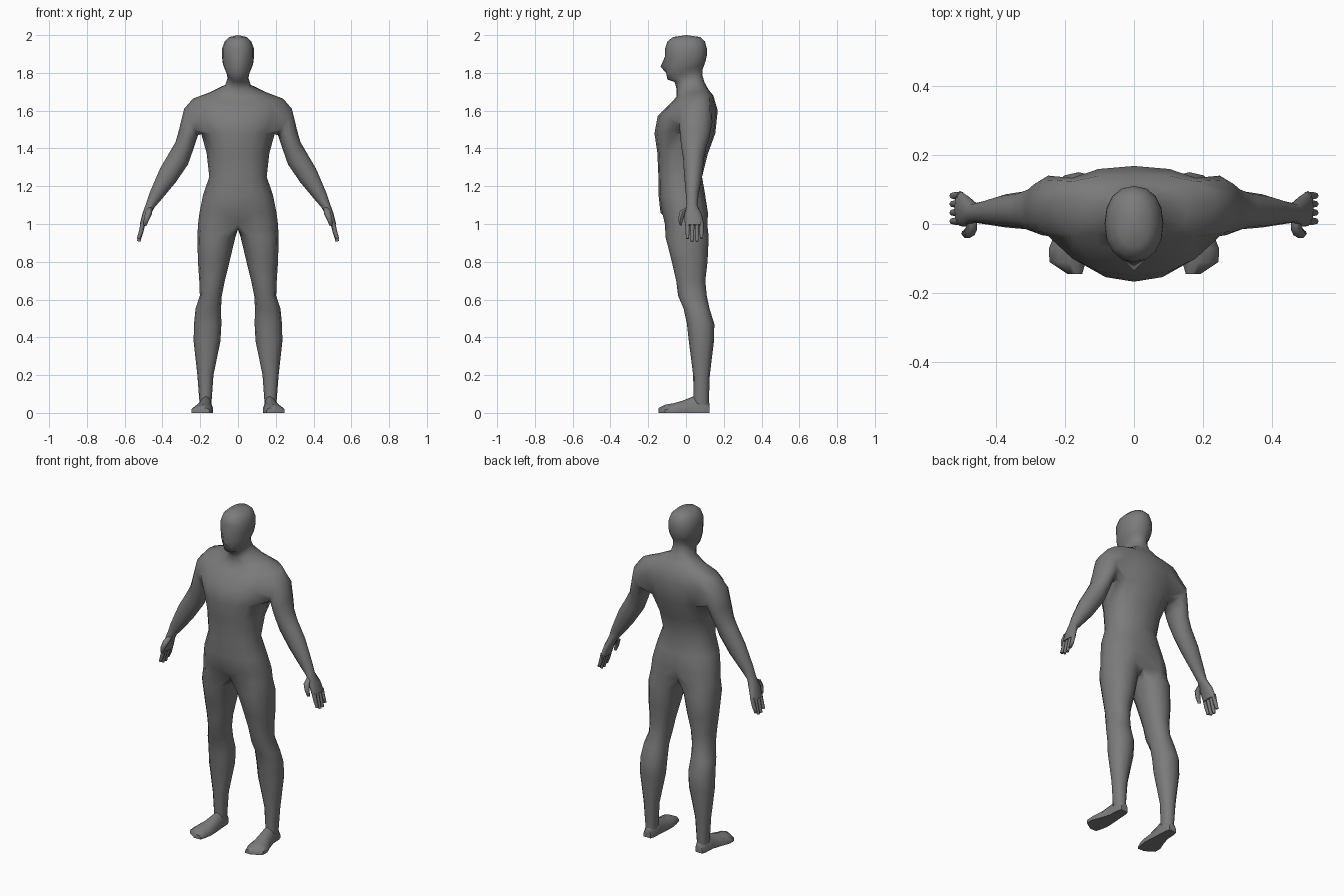
import bpy, bmesh, math
from mathutils import Vector

if "Cube" in bpy.data.objects:
    bpy.data.objects.remove(bpy.data.objects["Cube"])

skin = bpy.data.materials.new("grey_skin")
skin.diffuse_color = (0.2, 0.2, 0.2, 1)
skin.use_nodes = True
skin.node_tree.nodes["Principled BSDF"].inputs["Base Color"].default_value = skin.diffuse_color


def finish(bm, name, angle=60):
    """Turn a right-hand half into a mirrored, smooth-shaded object."""
    bmesh.ops.recalc_face_normals(bm, faces=bm.faces[:])
    me = bpy.data.meshes.new(name)
    bm.to_mesh(me)
    bm.free()
    me.materials.append(skin)
    ob = bpy.data.objects.new(name, me)
    bpy.context.collection.objects.link(ob)
    bpy.ops.object.select_all(action='DESELECT')
    ob.select_set(True)
    bpy.context.view_layer.objects.active = ob
    bpy.ops.object.shade_smooth_by_angle(angle=math.radians(angle))
    mod = ob.modifiers.new("mirror", 'MIRROR')
    mod.use_clip = True
    mod.merge_threshold = 0.0005
    return ob


def bridge(bm, a, b):
    for i in range(len(a)):
        j = (i + 1) % len(a)
        bm.faces.new((a[i], a[j], b[j], b[i]))


def spow(v, e):
    return math.copysign(abs(v) ** e, v) if abs(v) > 1e-6 else 0.0


def half_ring(bm, zf, zb, hw, yf, yb):
    """Nine points from the front centre round the side to the back centre."""
    ym = (yf + yb) / 2 + (0.03 if 1.45 < zf < 1.66 else 0)
    ring = []
    for k in range(9):
        t = math.pi * k / 8
        c = spow(math.cos(t), .9)
        y = ym + (yf - ym) * c if c > 0 else ym - (yb - ym) * c
        z = zf + (zb - zf) * (1 - math.cos(t)) / 2
        ring.append(bm.verts.new((hw * spow(math.sin(t), .9), y, z)))
    return ring


# ---- torso and head rows: z front, z back, half width, y front, y back
TORSO = [
    (1.00, 0.99, .212, -.12, .122),
    (1.06, 1.06, .204, -.135, .125),
    (1.15, 1.15, .186, -.145, .102),
    (1.25, 1.25, .152, -.146, .085),
    (1.38, 1.37, .166, -.152, .115),
    (1.48, 1.48, .195, -.167, .155),
    (1.57, 1.60, .245, -.150, .168),
    (1.645, 1.68, .24, -.075, .145),
    (1.675, 1.71, .155, -.05, .12),
]
HEAD = [
    (1.715, 1.75, .068, -.05, .098),
    (1.752, 1.79, .056, -.06, .086),
    (1.765, 1.82, .058, -.098, .088),
    (1.80, 1.84, .070, -.105, .096),
    (1.832, 1.86, .080, -.107, .103),
    (1.885, 1.89, .085, -.107, .110),
    (1.93, 1.93, .084, -.110, .110),
    (1.967, 1.967, .070, -.098, .100),
    (1.99, 1.99, .045, -.068, .074),
]
bm = bmesh.new()
torso = [half_ring(bm, *r) for r in TORSO]
head = [half_ring(bm, *r) for r in HEAD]
torso[0][0].co.y += .04                       # crotch and buttock crease
torso[0][8].co.y -= .04
torso[1][8].co.y -= .015
head[4][0].co.y -= .028                       # nose tip and bridge
head[5][0].co.y -= .005
rows = torso + head
ARM_ROW = 5                                   # armhole spans two rows, four columns
for r in range(len(rows) - 1):
    for k in range(8):
        if r in (ARM_ROW, ARM_ROW + 1) and 2 <= k < 6:
            continue
        a, b = rows[r], rows[r + 1]
        bm.faces.new((a[k], a[k + 1], b[k + 1], b[k]))
crown = bm.verts.new((0, 0.003, 2.0))
for k in range(8):
    bm.faces.new((rows[-1][k], rows[-1][k + 1], crown))

# ---- arm: inner x, z; outer x, z; y front, y back
ARM = [
    (.212, 1.47, .285, 1.61, -.035, .140),
    (.225, 1.43, .312, 1.50, -.032, .125),
    (.242, 1.38, .330, 1.435, -.025, .108),
    (.265, 1.315, .362, 1.38, -.015, .095),
    (.33, 1.22, .412, 1.295, -.010, .086),
    (.405, 1.13, .466, 1.17, .000, .066),
    (.44, 1.09, .486, 1.11, .004, .060),
    (.467, 1.045, .506, 1.055, -.008, .084),
    (.487, .99, .520, .997, -.006, .096),
]
lo, mid, hi = rows[ARM_ROW:ARM_ROW + 3]
prev = lo[2:7] + [mid[6]] + hi[6:1:-1] + [mid[2]]
for ix, iz, ox, oz, yf, yb in ARM:
    ring = []
    for k in range(12):
        a = math.radians(30 * (k - 2))
        c, s = math.cos(a) / 2, math.sin(a)
        ring.append(bm.verts.new(((ix + ox) / 2 + (ix - ox) * c,
                                  (yf + yb) / 2 + (yb - yf) / 2 * s,
                                  (iz + oz) / 2 + (iz - oz) * c)))
    bridge(bm, prev, ring)
    prev = ring
bm.faces.new(prev)

# ---- leg: z, inner x, outer x, y front, y back
LEG = [
    (.93, .014, .215, -.108, .120),
    (.80, .045, .212, -.075, .114),
    (.70, .070, .205, -.052, .102),
    (.62, .086, .202, -.042, .110),
    (.55, .090, .225, -.012, .125),
    (.47, .088, .233, .005, .150),
    (.38, .093, .235, .015, .148),
    (.20, .130, .215, .038, .126),
    (.03, .142, .202, .040, .120),
]
crotch = [bm.verts.new((0, y, .972)) for y in (.05, .0, -.045)]
prev = rows[0] + crotch
for z, xi, xo, yf, yb in LEG:
    ring = []
    for k in range(12):
        a = math.radians(30 * (k - 4))
        ring.append(bm.verts.new(((xi + xo) / 2 + (xo - xi) / 2 * spow(math.cos(a), .9),
                                  (yf + yb) / 2 + (yb - yf) / 2 * spow(math.sin(a), .9), z)))
    bridge(bm, prev, ring)
    prev = ring
bm.faces.new(prev)
finish(bm, "body", 80)

# ---- feet: y, inner x, outer x, height
FOOT = [
    (.125, .150, .196, .050), (.10, .142, .204, .085), (.04, .139, .207, .088),
    (-.02, .134, .226, .064), (-.07, .133, .246, .050), (-.11, .140, .245, .044),
    (-.145, .150, .192, .026),
]
bm = bmesh.new()
prev = None
for y, xi, xo, h in FOOT:
    w = xo - xi
    pts = [(xi, 0), (xi, h * .5), (xi + w * .2, h * .9), (xi + w * .45, h),
           (xo - w * .25, h * .85), (xo, h * .42), (xo, 0)]
    ring = [bm.verts.new((x, y, z)) for x, z in pts]
    if prev:
        bridge(bm, prev, ring)
    else:
        bm.faces.new(ring)
    prev = ring
bm.faces.new(prev)
finish(bm, "feet", 50)


# ---- fingers and thumbs: tapered six-sided tubes through a few points
def tube(bm, points, radii):
    pts = [Vector(p) for p in points]
    axis = (pts[-1] - pts[0]).normalized()
    u = axis.cross(Vector((0, 1, 0))).normalized()
    v = axis.cross(u)
    prev = None
    for p, r in zip(pts, radii):
        ring = [bm.verts.new(p + r * (u * math.cos(k * math.pi / 3) + v * math.sin(k * math.pi / 3)))
                for k in range(6)]
        if prev:
            bridge(bm, prev, ring)
        else:
            bm.faces.new(ring)
        prev = ring
    bm.faces.new(prev)


bm = bmesh.new()
for y, tip in ((.008, .922), (.033, .908), (.058, .908), (.082, .925)):
    tube(bm, [(.502, y, 1.005), (.513, y, .96), (.526, y, tip)], (.013, .012, .009))
finish(bm, "fingers")

bm = bmesh.new()
tube(bm, [(.465, .015, 1.085), (.472, -.018, 1.06), (.485, -.03, 1.025), (.492, -.028, .995)],
     (.012, .018, .014, .009))
finish(bm, "thumbs")
